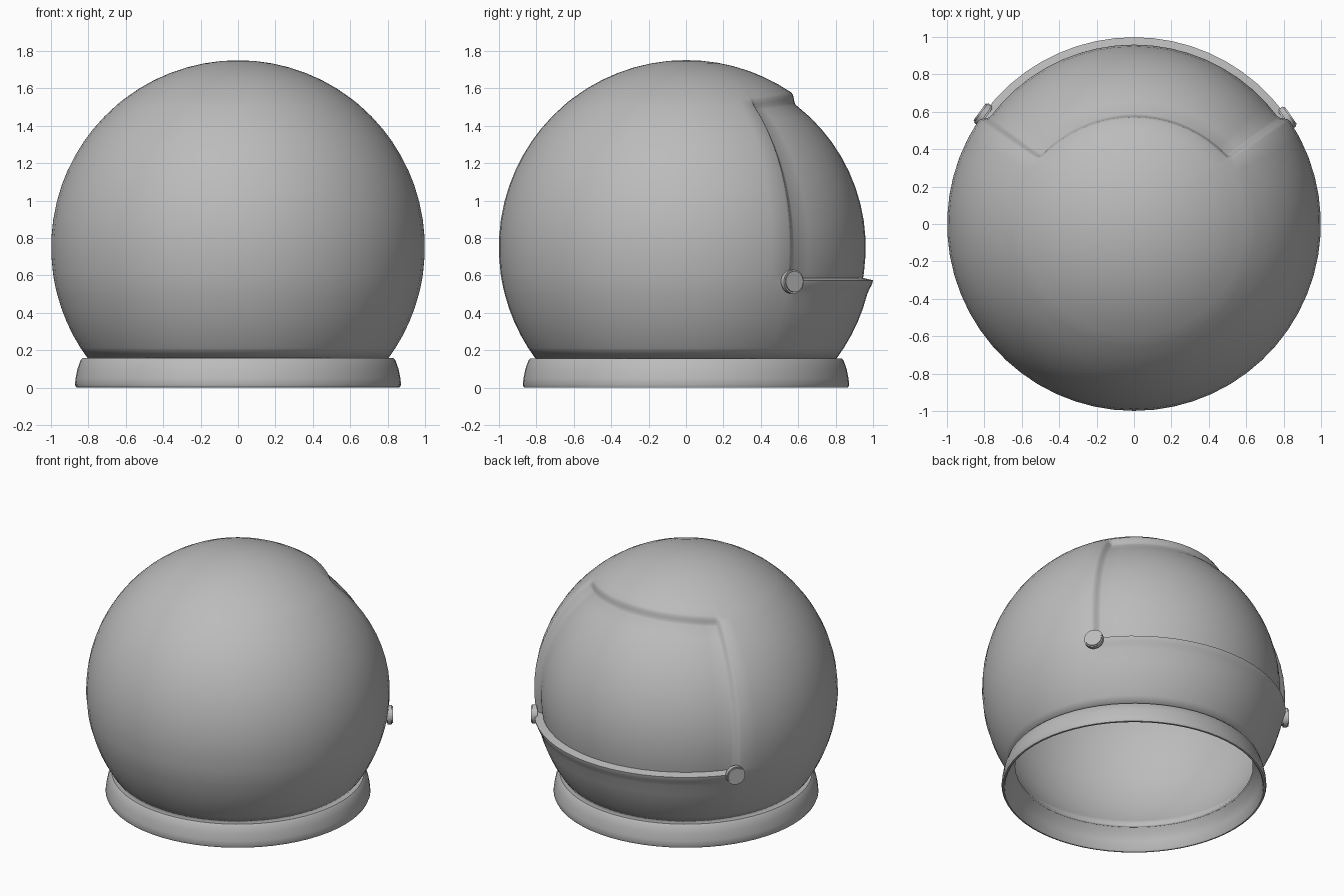
import bpy, bmesh
from math import sin, cos, radians, pi
from mathutils import Vector, Matrix

cube = bpy.data.objects.get("Cube")
if cube:
    bpy.data.objects.remove(cube, do_unlink=True)

grey = bpy.data.materials.new("helmet grey")
grey.use_nodes = True
COLOUR = (0.5, 0.5, 0.5, 1)
grey.diffuse_color = COLOUR
grey.node_tree.nodes["Principled BSDF"].inputs["Base Color"].default_value = COLOUR

CENTRE_Z = 0.75
SIDE, TOP, LEDGE = 54.8, 54.0, -10.0    # visor opening limits in degrees
DEPTH, LIP = 0.04, 0.014                # visor recess and brow lip
SOFT = 1.7                              # half width of the rounded step


def ease(t):
    t = max(0.0, min(1.0, t))
    return t * t * (3 - 2 * t)


def spaced(a, b, n):
    return [a + (b - a) * i / n for i in range(n + 1)]


def finish(name, bm, angle=40):
    bmesh.ops.recalc_face_normals(bm, faces=bm.faces)
    mesh = bpy.data.meshes.new(name)
    bm.to_mesh(mesh)
    bm.free()
    mesh.materials.append(grey)
    ob = bpy.data.objects.new(name, mesh)
    bpy.context.collection.objects.link(ob)
    bpy.ops.object.select_all(action='DESELECT')
    ob.select_set(True)
    bpy.context.view_layer.objects.active = ob
    bpy.ops.object.shade_smooth_by_angle(angle=radians(angle))
    return ob


def skin(bm, rings):
    for a, b in zip(rings, rings[1:]):
        n = len(a)
        for i in range(n):
            j = (i + 1) % n
            bm.faces.new((a[i], a[j], b[j], b[i]))


# Dome: latitude rings with a recessed visor panel and a lip under it
def dome_point(az, row):
    across = ease((SIDE + SOFT - abs(az)) / (2 * SOFT))
    r = 1.0
    if row > LEDGE:
        r -= DEPTH * across * ease((TOP + SOFT - row) / (2 * SOFT))
    else:
        r += LIP * across * ease((row + 14.5) / 4)
    # the upper edge of the opening drops towards its corners
    drop = 3 * min(abs(az) / SIDE, 1) ** 2 * max(0, 1 - abs(row - TOP) / 36)
    lat, az = radians(row - drop), radians(az)
    return Vector((r * cos(lat) * sin(az), r * cos(lat) * cos(az),
                   CENTRE_Z + r * sin(lat)))


half = spaced(0, SIDE - SOFT, 9) + spaced(SIDE - SOFT, SIDE + SOFT, 4)[1:]
half += spaced(SIDE + SOFT, 180, 20)[1:]
columns = [-a for a in reversed(half[1:-1])] + half
rows = spaced(-37, -14.5, 5) + [-13, -11.8, -10.7, LEDGE, LEDGE + 0.2]
rows += spaced(LEDGE + 2, TOP - SOFT, 11) + spaced(TOP - SOFT, TOP + SOFT, 4)[1:]
rows += spaced(TOP + SOFT, 90, 7)[1:-1]

bm = bmesh.new()
rings = [[bm.verts.new(dome_point(a, r)) for a in columns] for r in rows]
skin(bm, rings)
pole = bm.verts.new((0, 0, CENTRE_Z + 1))
last = rings[-1]
for i, v in enumerate(last):
    bm.faces.new((v, last[(i + 1) % len(last)], pole))
shell = finish("helmet_shell", bm)
wall = shell.modifiers.new("wall", 'SOLIDIFY')
wall.thickness = 0.02
wall.offset = -1

# Neck ring: turned closed profile
profile = [(0.79, 0.15), (0.832, 0.157), (0.842, 0.145), (0.858, 0.1),
           (0.868, 0.05), (0.872, 0.015), (0.866, 0.002), (0.855, 0),
           (0.846, 0.01), (0.835, 0.07), (0.815, 0.115)]
bm = bmesh.new()
steps = 64
rings = [[bm.verts.new((r * cos(2 * pi * i / steps), r * sin(2 * pi * i / steps), z))
          for i in range(steps)] for r, z in profile]
skin(bm, rings + rings[:1])
finish("neck_ring", bm)

# Pivot knobs at the lower corners of the visor
for name, az in (("left_knob", 55.3), ("right_knob", -54.0)):
    direction = Vector((sin(radians(az)), cos(radians(az)), 0))
    place = Matrix.Translation(direction * 0.998 + Vector((0, 0, 0.567)))
    place = place @ direction.to_track_quat('Z', 'Y').to_matrix().to_4x4()
    bm = bmesh.new()
    bmesh.ops.create_cone(bm, cap_ends=True, segments=32, radius1=0.064,
                          radius2=0.064, depth=0.044, matrix=place)
    rims = [e for e in bm.edges if any(len(f.verts) > 4 for f in e.link_faces)]
    bmesh.ops.bevel(bm, geom=rims, offset=0.008, segments=2, affect='EDGES')
    finish(name, bm)
